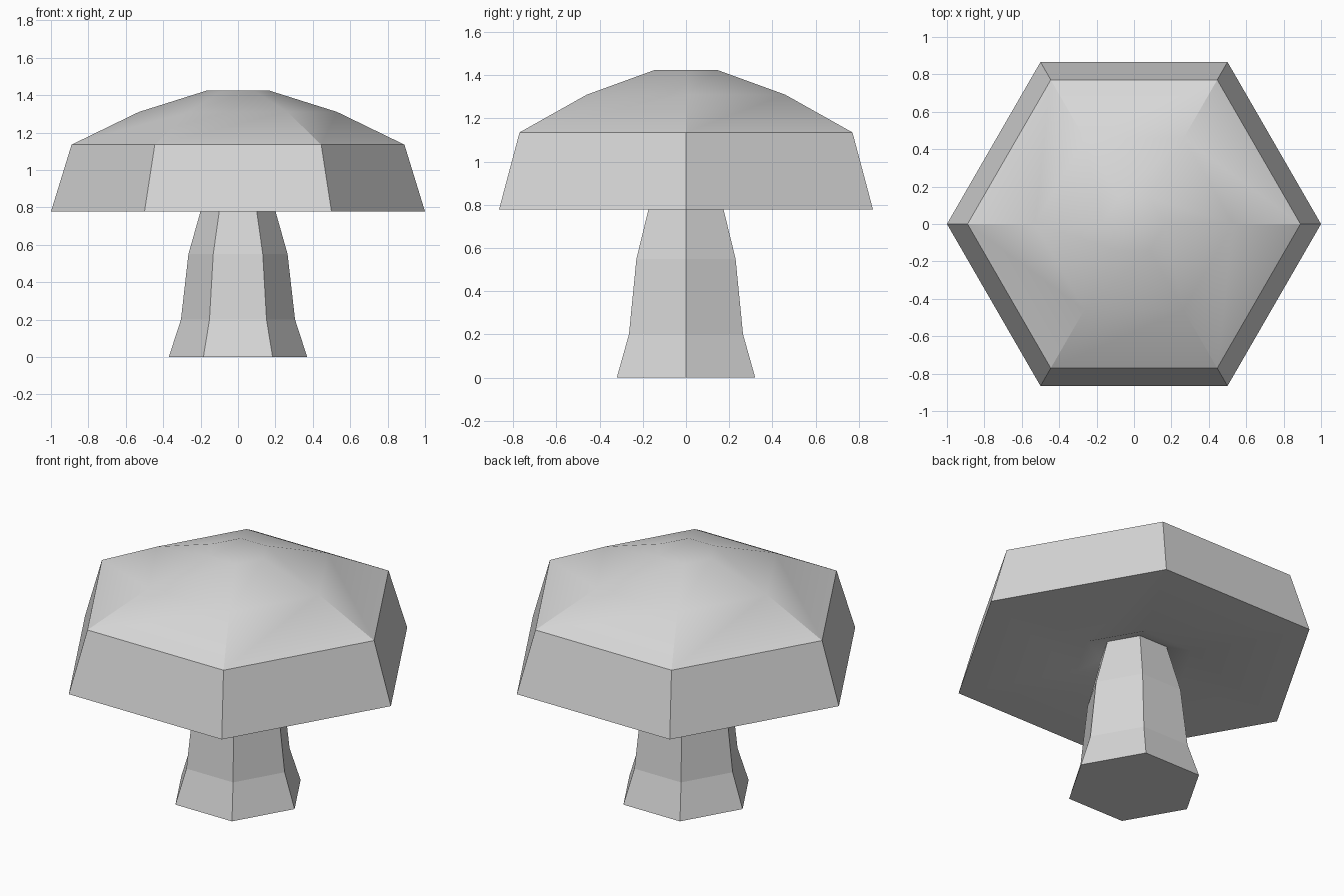
import bpy
import bmesh
from math import cos, sin, pi, radians

if "Cube" in bpy.data.objects:
    bpy.data.objects.remove(bpy.data.objects["Cube"], do_unlink=True)

SIDES = 6

grey = bpy.data.materials.new("light grey")
grey.use_nodes = True
colour = (0.68, 0.68, 0.68, 1)
grey.diffuse_color = colour
grey.node_tree.nodes["Principled BSDF"].inputs["Base Color"].default_value = colour


def turned_part(name, profile, cap_start=False, cap_end=False):
    """Stack six-sided rings from (radius, height) pairs and bridge them."""
    bm = bmesh.new()
    rings = [[bm.verts.new((r * cos(2 * pi * i / SIDES), r * sin(2 * pi * i / SIDES), z))
              for i in range(SIDES)] for r, z in profile]
    for low, high in zip(rings, rings[1:]):
        for i in range(SIDES):
            j = (i + 1) % SIDES
            bm.faces.new((low[i], low[j], high[j], high[i]))
    if cap_start:
        bm.faces.new(rings[0][::-1])
    if cap_end:
        bm.faces.new(rings[-1])
    mesh = bpy.data.meshes.new(name)
    bm.to_mesh(mesh)
    bm.free()
    mesh.materials.append(grey)
    obj = bpy.data.objects.new(name, mesh)
    bpy.context.collection.objects.link(obj)
    return obj


# Flared stem, faceted
stem = turned_part("stem", [(0.37, 0), (0.305, 0.2), (0.265, 0.55), (0.186, 0.83)],
                   cap_start=True)

# Cap: shallow hollow around the stem, flat underside, slanted rim, low dome
cap = turned_part("cap", [(0.186, 0.83), (0.33, 0.777), (1.0, 0.777), (0.89, 1.135),
                          (0.53, 1.31), (0.165, 1.425)], cap_end=True)

# The dome is softly shaded, with the rim and lower ridges kept crisp
bpy.ops.object.select_all(action="DESELECT")
cap.select_set(True)
bpy.context.view_layer.objects.active = cap
bpy.ops.object.shade_smooth_by_angle(angle=radians(27))
